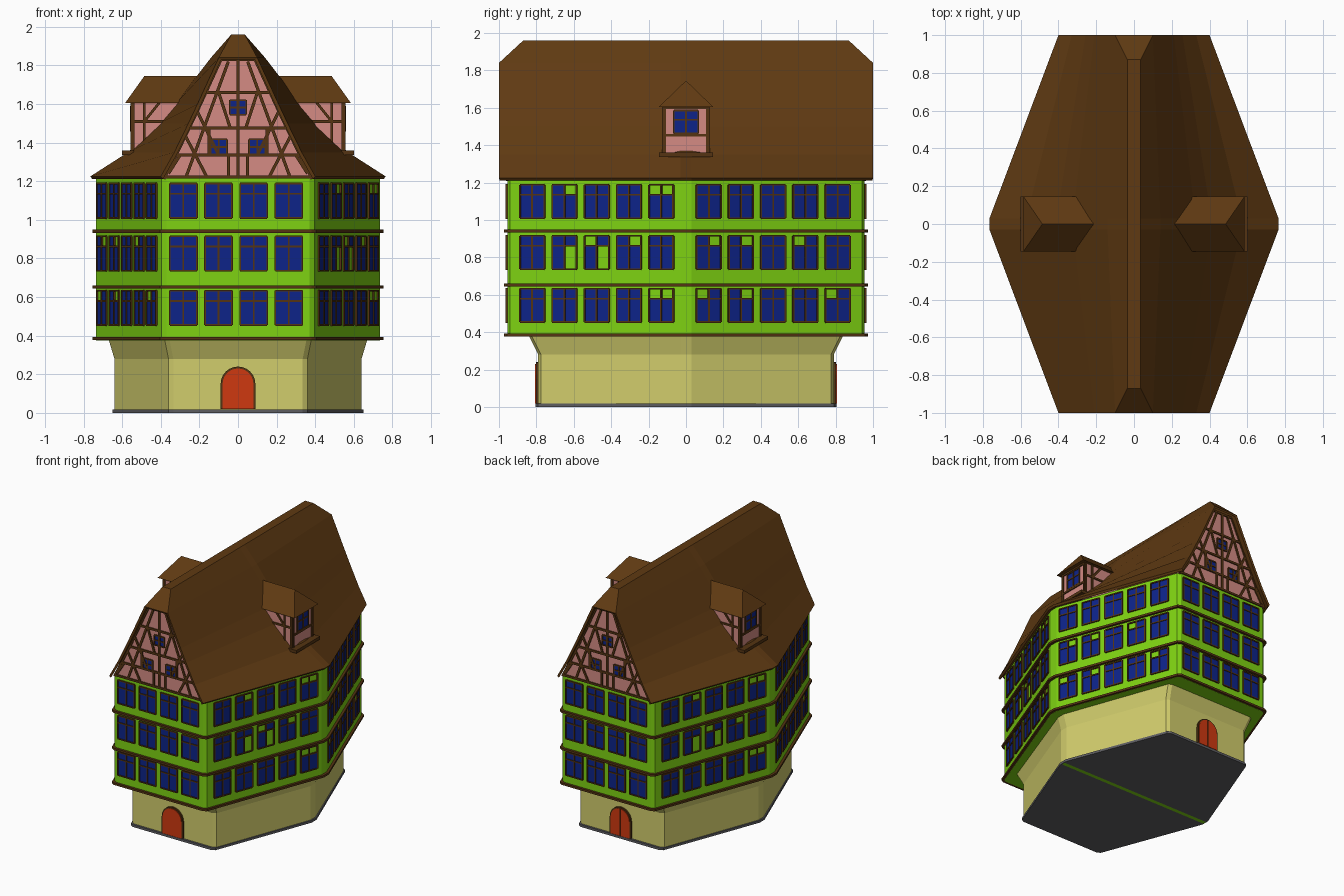
import bpy, bmesh, math
from mathutils import Vector

old = bpy.data.objects.get("Cube")
if old:
    bpy.data.objects.remove(old)


def material(name, rgb):
    m = bpy.data.materials.new(name)
    m.use_nodes = True
    m.diffuse_color = (*rgb, 1)
    m.node_tree.nodes["Principled BSDF"].inputs["Base Color"].default_value = (*rgb, 1)
    return m


GREEN = material("green_plaster", (0.21, 0.65, 0.006))
CREAM = material("cream_plaster", (0.64, 0.61, 0.15))
PINK = material("pink_plaster", (0.66, 0.26, 0.23))
ROOF = material("roof_brown", (0.115, 0.042, 0.006))
TIMBER = material("timber_brown", (0.09, 0.034, 0.006))
GLASS = material("blue_glass", (0.004, 0.017, 0.25))
DOOR = material("door_red", (0.62, 0.04, 0.005))
STONE = material("grey_stone", (0.11, 0.11, 0.12))

parts = {}


def part(name, mat):
    """Return the mesh being collected under this part name."""
    if name not in parts:
        parts[name] = (bmesh.new(), mat)
    return parts[name][0]


def loft(name, mat, rings):
    """Six-sided house plan with blunted corners, lofted through (z, front x, front y, side x)."""
    bm = part(name, mat)
    loops = []
    for z, fx, fy, sx in rings:
        half = [(fx, -fy), (fx + 0.025, -fy + 0.015), (sx, -0.03),
                (sx, 0.03), (fx + 0.025, fy - 0.015), (fx, fy)]
        plan = half + [(-x, -y) for x, y in half]
        loops.append([bm.verts.new((x, y, z)) for x, y in plan])
    n = len(loops[0])
    for a, b in zip(loops, loops[1:]):
        for i in range(n):
            j = (i + 1) % n
            bm.faces.new((a[i], a[j], b[j], b[i]))
    bm.faces.new(loops[0][::-1])
    bm.faces.new(loops[-1])


class Wall:
    """Vertical plane seen from outside: u runs right, v is height, depth is outward."""

    def __init__(self, a, b, turn):
        a, b = Vector((*a, 0)) * turn, Vector((*b, 0)) * turn
        a.z = b.z = 0
        self.o = (a + b) / 2
        self.u = (b - a).normalized()
        self.n = self.u.cross(Vector((0, 0, 1)))

    def plate(self, name, mat, pts, depth, back=-0.01):
        bm = part(name, mat)
        rings = [[bm.verts.new(self.o + self.u * u + self.n * d + Vector((0, 0, v)))
                  for u, v in pts] for d in (back, depth)]
        bm.faces.new(rings[0][::-1])
        bm.faces.new(rings[1])
        for i in range(len(pts)):
            j = (i + 1) % len(pts)
            bm.faces.new((rings[0][i], rings[0][j], rings[1][j], rings[1][i]))

    def rect(self, name, mat, u0, u1, v0, v1, depth, back=-0.01):
        self.plate(name, mat, [(u0, v0), (u1, v0), (u1, v1), (u0, v1)], depth, back)

    def beam(self, name, p, q, width=0.016, depth=0.008):
        p, q = Vector(p), Vector(q)
        s = (q - p).normalized().orthogonal() * width / 2
        self.plate(name, TIMBER, [p - s, q - s, q + s, p + s], depth)

    def window(self, u, v0, v1, w, plain="", bar=0.7):
        """Framed window; the panes listed in plain show the wall instead of glass."""
        l, r, vm = u - w / 2, u + w / 2, v0 + (v1 - v0) * bar
        panes = {"a": (l, u, vm, v1), "b": (u, r, vm, v1),
                 "c": (l, u, v0, vm), "d": (u, r, v0, vm)}
        for key, box in panes.items():
            if key not in plain:
                self.rect("window_panes", GLASS, *box, 0.004)
        for x in (l, u, r):
            self.beam("window_frames", (x, v0), (x, v1), 0.009, 0.009)
        for z in (v0, vm, v1):
            self.beam("window_frames", (l, z), (r, z), 0.009, 0.009)

    def door(self, split):
        for name, mat, r, d in (("door_frame", TIMBER, 0.09, 0.012), ("door_leaf", DOOR, 0.08, 0.016)):
            arch = [(r * math.cos(math.pi * i / 12), 0.15 + r * math.sin(math.pi * i / 12))
                    for i in range(13)]
            self.plate(name, mat, [(-r, 0.02), (r, 0.02)] + arch, d)
        if split:
            self.beam("door_split", (0, 0.02), (0, 0.228), 0.007, 0.018)


# Masonry and storeys
loft("plinth", STONE, [(0, 0.335, 0.805, 0.65), (0.018, 0.335, 0.805, 0.65)])
loft("ground_floor", CREAM, [(0.018, 0.335, 0.79, 0.64), (0.28, 0.335, 0.79, 0.64),
                             (0.38, 0.355, 0.84, 0.67)])
loft("upper_storeys", GREEN, [(0.376, 0.37, 0.955, 0.735), (1.215, 0.37, 0.955, 0.735)])
for z in (0.38, 0.648, 0.936):
    loft("storey_bands", TIMBER, [(z - 0.003, 0.38, 0.973, 0.755), (z + 0.013, 0.38, 0.973, 0.755)])
bm = part("underside_strip", GREEN)
bm.faces.new([bm.verts.new((x, y, -0.001)) for x, y in
              ((-0.645, -0.015), (-0.645, 0.015), (0.645, 0.015), (0.645, -0.015))])

# Main roof: (height, half width at the gables, half width in the middle)
PROFILE = [(1.225, 0.4, 0.765), (1.35, 0.33, 0.57), (1.5, 0.257, 0.41),
           (1.6, 0.21, 0.325), (1.84, 0.1, 0.14), (1.96, 0.035, 0.035)]
bm = part("main_roof", ROOF)
rows = []
for y, col in ((-1, 1), (-0.03, 2), (0.03, 2), (1, 1)):
    side = [(p[col], p[0]) for p in PROFILE]
    pts = side + [(-x, z) for x, z in side[::-1]]
    rows.append([bm.verts.new((x, y * (0.87 if z > 1.9 and col == 1 else 1), z)) for x, z in pts])
for a, b in zip(rows, rows[1:]):
    for i in range(len(a) - 1):
        bm.faces.new((a[i], b[i], b[i + 1], a[i + 1]))
for r in (rows[0], rows[-1]):
    bm.faces.new(r[4:8])

# Windows left partly plain on each long wall: (storey, window) -> panes
PLAIN_A = {(0, 4): "ab", (1, 1): "d", (1, 2): "ad", (1, 3): "b", (2, 1): "b", (2, 4): "ab"}
PLAIN_B = {(0, 0): "a", (0, 1): "b", (0, 4): "a", (1, 0): "b", (1, 1): "b", (1, 3): "a"}
STOREYS = [(0.455, 0.633), (0.737, 0.915), (1.01, 1.188)]

# Both halves of the house are the same, turned half a circle
for turn in (1, -1):
    front = Wall((-0.37, -0.955), (0.37, -0.955), turn)
    side_a = Wall((0.395, -0.94), (0.735, -0.03), turn)
    side_b = Wall((0.735, 0.03), (0.395, 0.94), turn)
    for s, (v0, v1) in enumerate(STOREYS):
        for i in range(4):
            front.window((i - 1.5) * 0.182 - 0.01, v0, v1, 0.14)
        for i in range(5):
            step = (i - 2) * 0.184
            side_a.window(step + 0.01, v0, v1, 0.138, PLAIN_A.get((s, i), ""))
            side_b.window(step - 0.022, v0, v1, 0.138, PLAIN_B.get((s, i), ""))

    Wall((-0.3, -0.79), (0.3, -0.79), turn).door(turn < 0)

    # Timbered gable
    edge = [(w - 0.008, z) for z, w, _ in PROFILE[:5]]
    edge[0] = (0.392, 1.212)
    front.plate("gable_wall", PINK, edge + [(-u, v) for u, v in edge[::-1]], 0, -0.04)
    for v, half in ((1.222, 0.38), (1.335, 0.325), (1.475, 0.255), (1.66, 0.17), (1.83, 0.095)):
        front.beam("gable_timbers", (-half, v), (half, v))
    front.beam("gable_timbers", (0, 1.215), (0, 1.83))
    for m in (1, -1):
        for p, q in (((0.05, 1.82), (0.27, 1.22)), ((0.27, 1.43), (0.16, 1.22)),
                     ((0.15, 1.47), (0.15, 1.335)), ((0.21, 1.56), (0.1, 1.335)),
                     ((0.05, 1.335), (0.05, 1.22)), ((0.36, 1.24), (0.3, 1.335)),
                     ((0.1, 1.66), (0.04, 1.475))):
            front.beam("gable_timbers", (m * p[0], p[1]), (m * q[0], q[1]))
        for (u, v), (u2, v2) in zip(edge, edge[1:]):
            front.beam("gable_timbers", (m * (u - 0.008), v), (m * (u2 - 0.008), v2))
        front.window(m * 0.1, 1.338, 1.417, 0.085, bar=0.5)
    front.window(0, 1.545, 1.62, 0.085, bar=0.5)

    # Dormer
    face = Wall((0.55, -0.12), (0.55, 0.12), turn)
    face.rect("dormer_walls", PINK, -0.12, 0.12, 1.35, 1.61, 0, -0.3)
    face.rect("dormer_sill", TIMBER, -0.145, 0.145, 1.337, 1.36, 0.05, -0.02)
    face.window(0, 1.462, 1.585, 0.13, bar=0.6)
    for m in (1, -1):
        face.beam("dormer_timbers", (m * 0.115, 1.35), (m * 0.115, 1.61), 0.014)
    for v in (1.452, 1.6):
        face.beam("dormer_timbers", (-0.12, v), (0.12, v), 0.014)
    for cheek in (Wall((0.3, -0.12), (0.55, -0.12), turn), Wall((0.55, 0.12), (0.3, 0.12), turn)):
        m = 1 if cheek.n.y * turn < 0 else -1
        for p, q in (((0.118, 1.35), (0.118, 1.61)), ((0.06, 1.38), (0.06, 1.61)),
                     ((-0.1, 1.51), (0.12, 1.51)), ((0.06, 1.51), (-0.02, 1.61))):
            cheek.beam("dormer_timbers", (m * p[0], p[1]), (m * q[0], q[1]), 0.014)

    # Dormer roof with a hipped outer end
    bm = part("dormer_roofs", ROOF)
    corners = [(0.28, -0.145, 1.605), (0.585, -0.145, 1.605), (0.585, 0.145, 1.605),
               (0.28, 0.145, 1.605), (0.2, 0, 1.745), (0.485, 0, 1.745)]
    v = [bm.verts.new((x * turn, y * turn, z)) for x, y, z in corners]
    for f in ((0, 1, 5, 4), (2, 3, 4, 5), (1, 2, 5), (3, 0, 4), (3, 2, 1, 0)):
        bm.faces.new([v[i] for i in f])

# Turn each collected part into an object
for name, (bm, mat) in parts.items():
    if name != "underside_strip":
        bmesh.ops.recalc_face_normals(bm, faces=bm.faces)
    mesh = bpy.data.meshes.new(name)
    bm.to_mesh(mesh)
    bm.free()
    mesh.materials.append(mat)
    obj = bpy.data.objects.new(name, mesh)
    bpy.context.collection.objects.link(obj)
    if name == "main_roof":
        if sum(p.normal.z for p in mesh.polygons) < 0:
            mesh.flip_normals()
        shell = obj.modifiers.new("thickness", "SOLIDIFY")
        shell.thickness = 0.018
        shell.offset = -1
